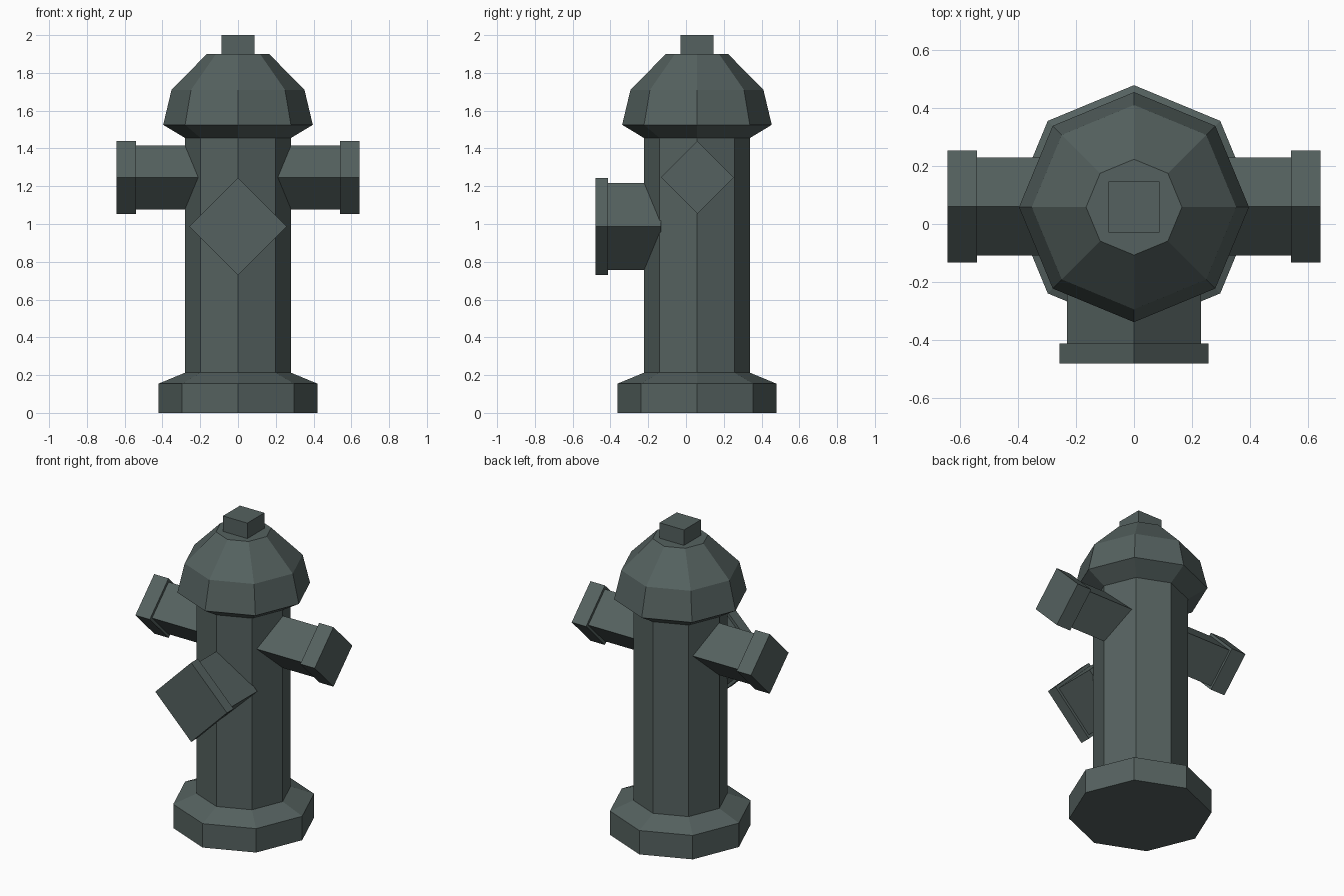
import bpy, bmesh, math
from mathutils import Matrix, Vector

if "Cube" in bpy.data.objects:
    bpy.data.objects.remove(bpy.data.objects["Cube"])

AXIS_Y = 0.058  # the barrel sits slightly behind the origin

iron = bpy.data.materials.new("painted_iron")
iron.diffuse_color = (0.09, 0.12, 0.115, 1)
iron.use_nodes = True
iron.node_tree.nodes["Principled BSDF"].inputs["Base Color"].default_value = iron.diffuse_color


def lathe(name, profile, sides, origin, direction=(0, 0, 1)):
    """Closed faceted solid from (radius, height) pairs, turned around a direction."""
    bm = bmesh.new()
    rings = []
    for r, h in profile:
        angles = [2 * math.pi * i / sides for i in range(sides)]
        rings.append([bm.verts.new((r * math.cos(a), r * math.sin(a), h)) for a in angles])
    for low, high in zip(rings, rings[1:]):
        for i in range(sides):
            j = (i + 1) % sides
            bm.faces.new((low[i], low[j], high[j], high[i]))
    bm.faces.new(rings[0][::-1])
    bm.faces.new(rings[-1])
    turn = Vector((0, 0, 1)).rotation_difference(Vector(direction)).to_matrix().to_4x4()
    bm.transform(Matrix.Translation(origin) @ turn)
    bmesh.ops.recalc_face_normals(bm, faces=bm.faces)
    mesh = bpy.data.meshes.new(name)
    bm.to_mesh(mesh)
    bm.free()
    mesh.materials.append(iron)
    obj = bpy.data.objects.new(name, mesh)
    bpy.context.collection.objects.link(obj)
    return obj


# Base flange, barrel and domed bonnet in one octagonal profile
lathe("barrel", [(0.42, 0), (0.42, 0.155), (0.28, 0.213), (0.28, 1.455),
                 (0.396, 1.525), (0.352, 1.71), (0.165, 1.90)],
      8, (0, AXIS_Y, 0))

# Square operating nut on top
bpy.ops.mesh.primitive_cube_add(size=1, location=(0, AXIS_Y, 1.945))
nut = bpy.context.object
nut.name = "top_nut"
nut.scale = (0.175, 0.175, 0.11)
nut.data.materials.append(iron)

# Large front outlet with cap
lathe("front_outlet", [(0.231, 0.132), (0.231, 0.412), (0.257, 0.412), (0.257, 0.48)],
      4, (0, 0, 0.987), (0, -1, 0))

# Side outlets with caps, mirrored left to right
side = lathe("side_outlets", [(0.169, 0.20), (0.169, 0.54), (0.193, 0.54), (0.193, 0.643)],
             4, (0, AXIS_Y + 0.002, 1.247), (1, 0, 0))
side.modifiers.new("mirror", 'MIRROR').use_axis = (True, False, False)
